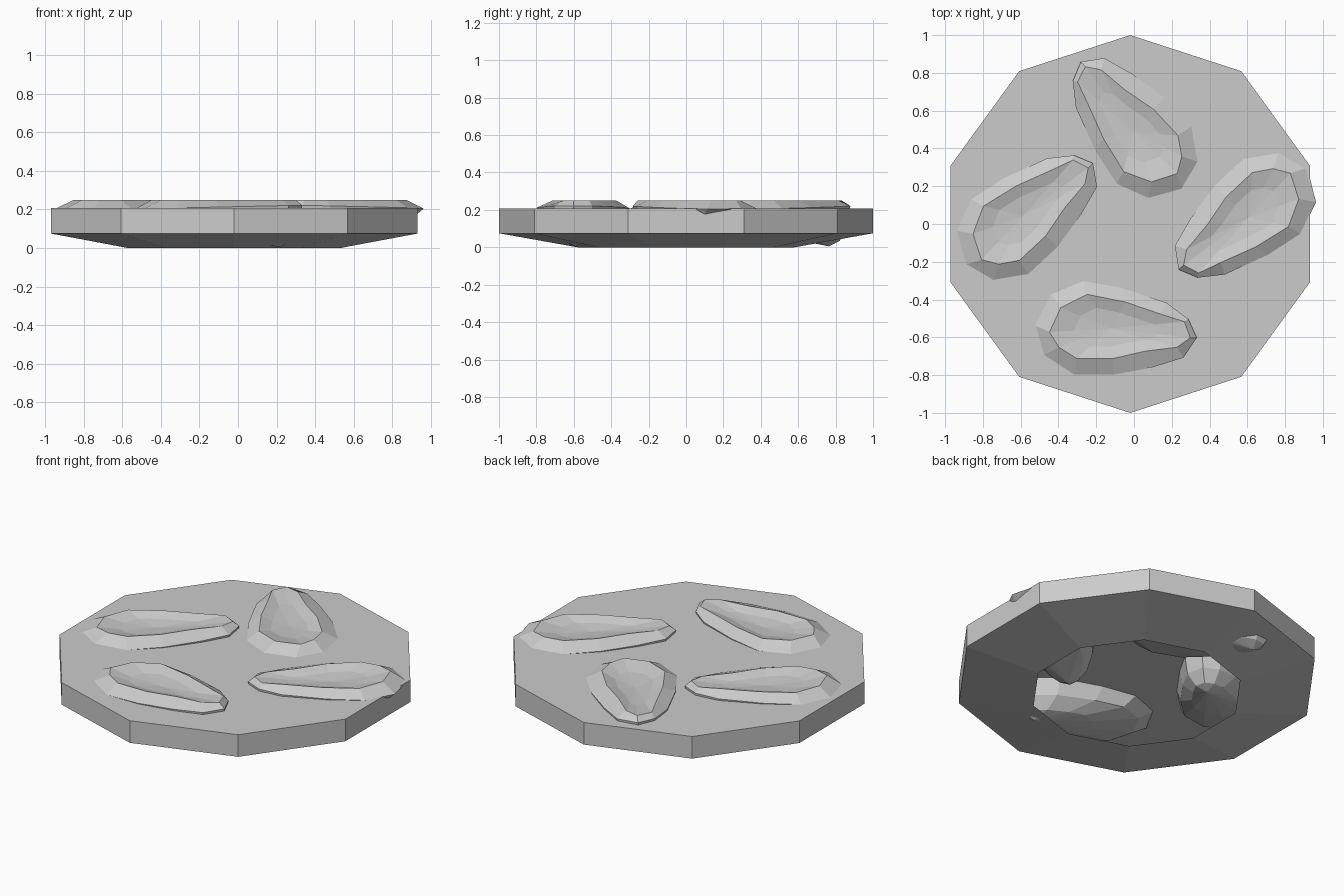
import bpy, bmesh
from math import radians, pi, sin, cos
from mathutils import Vector, Matrix

if "Cube" in bpy.data.objects:
    bpy.data.objects.remove(bpy.data.objects["Cube"])


def make_object(name, bm):
    bmesh.ops.recalc_face_normals(bm, faces=bm.faces)
    mesh = bpy.data.meshes.new(name)
    bm.to_mesh(mesh)
    bm.free()
    ob = bpy.data.objects.new(name, mesh)
    bpy.context.collection.objects.link(ob)
    return ob


def bridge(bm, a, b):
    for i in range(len(a)):
        j = (i + 1) % len(a)
        bm.faces.new((a[i], a[j], b[j], b[i]))


def fan(bm, ring, co):
    tip = bm.verts.new(co)
    for i in range(len(ring)):
        bm.faces.new((ring[i], ring[(i + 1) % len(ring)], tip))


# Ten-sided plate: flat top, upright side, tapered underside open in the middle
bm = bmesh.new()
rings = []
for r, z in ((1.0, 0.208), (1.0, 0.075), (0.58, 0.0)):
    rings.append([bm.verts.new((-0.02 + r * sin(i * pi / 5), r * cos(i * pi / 5), z))
                  for i in range(10)])
bm.faces.new(rings[0])
bridge(bm, rings[0], rings[1])
bridge(bm, rings[1], rings[2])
make_object("plate", bm)

# Shell outlines, hinge end towards +x: outer edge and raised inner rim
OUTER = [(-.535, -.53), (-.445, -.365), (-.27, -.30), (-.07, -.335), (.17, -.415), (.285, -.50),
         (.33, -.60), (.26, -.705), (.10, -.755), (-.11, -.795), (-.32, -.795), (-.485, -.695)]
RIM = [(-.45, -.57), (-.39, -.44), (-.25, -.37), (-.05, -.41), (.14, -.475), (.265, -.515),
       (.295, -.60), (.225, -.65), (.06, -.67), (-.115, -.71), (-.305, -.71), (-.40, -.65)]
CENTRE = Vector((-0.10, -0.55))
BOWL = Vector((-0.03, 0.0))     # middle of the hollow
KEEL = Vector((0.31, -0.04))    # lowest point, close to the hinge


def make_shell(name, angle, location):
    rot = Matrix.Rotation(radians(angle), 2)
    outer = [rot @ (Vector(p) - CENTRE) for p in OUTER]
    # place the middle of the rotated outline at the location
    mid = Vector([(min(p[k] for p in outer) + max(p[k] for p in outer)) / 2 for k in (0, 1)])
    shift = Vector(location) - mid

    bm = bmesh.new()

    def world(q, z):
        p = rot @ q + shift
        return (p.x, p.y, z)

    def ring(points, target, pull, z_wide, z_hinge):
        # outline pulled towards a target, height running from wide end to hinge
        out = []
        for p in points:
            q = Vector(p) - CENTRE
            t = min(max((q.x + 0.43) / 0.86, 0), 1)
            out.append(bm.verts.new(world(q.lerp(target, pull), z_wide + (z_hinge - z_wide) * t)))
        return out

    bowl = ring(RIM, BOWL, 0.4, 0.226, 0.230)
    rim = ring(RIM, BOWL, 0, 0.25, 0.25)
    edge = ring(OUTER, KEEL, 0, 0.203, 0.222)
    belly = ring(OUTER, KEEL, 0.12, 0.145, 0.10)
    keel = ring(OUTER, KEEL, 0.5, 0.075, 0.03)
    fan(bm, bowl, world(BOWL, 0.217))
    bridge(bm, bowl, rim)
    bridge(bm, rim, edge)
    bridge(bm, edge, belly)
    bridge(bm, belly, keel)
    fan(bm, keel, world(KEEL, 0.005))
    make_object(name, bm)


# Four shells set around the plate
for name, angle, location in (("front_shell", 0, (-.10, -.55)), ("left_shell", 43, (-.57, .03)),
                              ("back_shell", 133, (.01, .505)), ("right_shell", 223, (.59, .05))):
    make_shell(name, angle, location)
